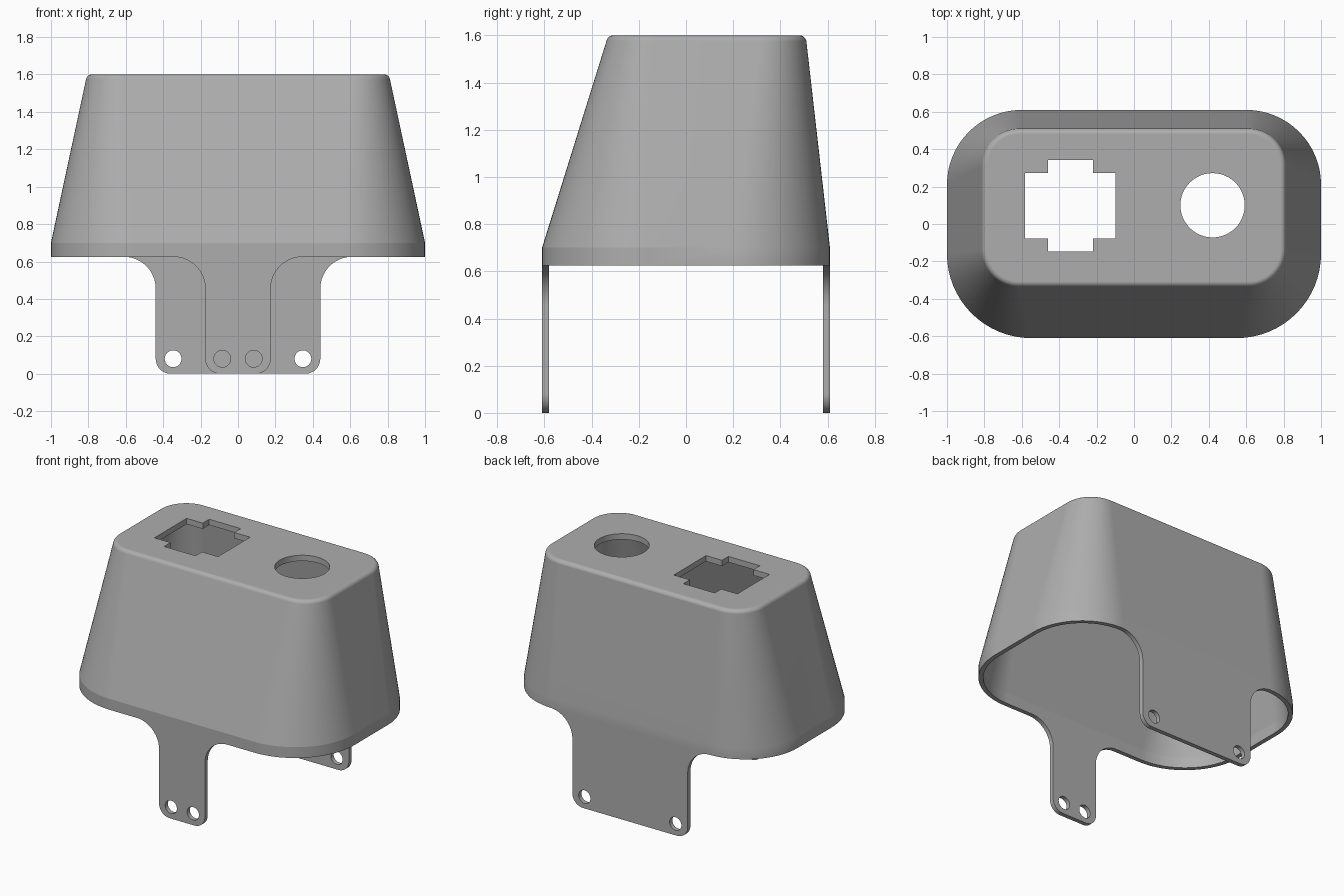
import bpy, bmesh
from math import sin, cos, pi, radians

cube = bpy.data.objects.get("Cube")
if cube:
    bpy.data.objects.remove(cube)

grey = bpy.data.materials.new("light grey")
grey.use_nodes = True
colour = (0.42, 0.42, 0.42, 1)
grey.diffuse_color = colour
grey.node_tree.nodes["Principled BSDF"].inputs["Base Color"].default_value = colour

WALL, RIM, SHOULDER, TOP, LID = 0.03, 0.625, 0.70, 1.6, 0.04
# half width, front y, back y, front and back corner radius
BASE = (1.0, -0.61, 0.61, 0.45, 0.40)
CROWN = (0.812, -0.337, 0.51, 0.20, 0.20)


def arc(cx, cy, r, a0, a1, n):
    return [(cx + r * cos(radians(a0 + (a1 - a0) * i / n)),
             cy + r * sin(radians(a0 + (a1 - a0) * i / n))) for i in range(n + 1)]


def ring(bm, shape, inset, z):
    w, y0, y1, rf, rb = shape
    w, y0, y1, rf, rb = w - inset, y0 + inset, y1 - inset, rf - inset, rb - inset
    pts = (arc(w - rb, y1 - rb, rb, 0, 90, 16) + arc(rb - w, y1 - rb, rb, 90, 180, 16)
           + arc(rf - w, y0 + rf, rf, 180, 270, 16) + arc(w - rf, y0 + rf, rf, 270, 360, 16))
    return [bm.verts.new((x, y, z)) for x, y in pts]


def finish(bm, name):
    bmesh.ops.recalc_face_normals(bm, faces=bm.faces)
    mesh = bpy.data.meshes.new(name)
    bm.to_mesh(mesh)
    bm.free()
    mesh.materials.append(grey)
    ob = bpy.data.objects.new(name, mesh)
    bpy.context.collection.objects.link(ob)
    return ob


def prism(name, pts, to_3d, depth):
    """Extrude a flat outline placed by to_3d along the depth vector."""
    bm = bmesh.new()
    face = bm.faces.new([bm.verts.new(to_3d(*p)) for p in pts])
    out = bmesh.ops.extrude_face_region(bm, geom=[face])["geom"]
    bmesh.ops.translate(bm, vec=depth, verts=[v for v in out if isinstance(v, bmesh.types.BMVert)])
    return finish(bm, name)


def cut(ob, cutter):
    cutter.hide_render = True
    mod = ob.modifiers.new("cut", 'BOOLEAN')
    mod.operation, mod.solver, mod.object = 'DIFFERENCE', 'EXACT', cutter
    bpy.context.view_layer.objects.active = ob
    bpy.ops.object.modifier_apply(modifier=mod.name)
    bpy.data.objects.remove(cutter)


def smooth(ob):
    bpy.ops.object.select_all(action='DESELECT')
    ob.select_set(True)
    bpy.context.view_layer.objects.active = ob
    bpy.ops.object.shade_smooth_by_angle(angle=radians(11.9))
    ob.modifiers.new("normals", 'WEIGHTED_NORMAL').keep_sharp = True


# Hollow tapered housing: inside ceiling, down the inside, up the outside, rounded top edge
bm = bmesh.new()
rings = [ring(bm, CROWN, WALL, TOP - LID), ring(bm, BASE, WALL, SHOULDER),
         ring(bm, BASE, WALL, RIM), ring(bm, BASE, 0, RIM), ring(bm, BASE, 0, SHOULDER)]
FILLET = 0.03
for i in range(9):
    a = radians(12 + 78 * i / 8)
    rings.append(ring(bm, CROWN, FILLET * (cos(radians(12)) - cos(a)), TOP - FILLET + FILLET * sin(a)))
for lo, hi in zip(rings, rings[1:]):
    for i in range(len(lo)):
        j = (i + 1) % len(lo)
        bm.faces.new((lo[i], lo[j], hi[j], hi[i]))
bm.faces.new(rings[0])
bm.faces.new(rings[-1])
housing = finish(bm, "housing")

# Round and cross-shaped openings in the top
on_top = lambda x, y: (x, y, TOP - 0.2)
xs, ys = (-0.583, -0.46, -0.22, -0.098), (-0.148, -0.078, 0.273, 0.343)
cross = [(xs[a], ys[b]) for a, b in ((1, 0), (2, 0), (2, 1), (3, 1), (3, 2), (2, 2),
                                     (2, 3), (1, 3), (1, 2), (0, 2), (0, 1), (1, 1))]
cut(housing, prism("cross_cutter", cross, on_top, (0, 0, 0.4)))
cut(housing, prism("round_cutter", arc(0.42, 0.10, 0.172, 0, 360, 48)[:-1], on_top, (0, 0, 0.4)))
smooth(housing)


# Mounting tabs with flared roots, rounded feet and two screw holes each
def tab(name, half, hole_x, y):
    flare, foot = 0.17, 0.08
    side = (arc(half - foot, foot, foot, -90, 0, 10)
            + arc(half + flare, RIM - flare, flare, 180, 90, 16))
    outline = side + [(-x, z) for x, z in reversed(side)]
    ob = prism(name, outline, lambda x, z: (x, y, z), (0, WALL, 0))
    for s in (-1, 1):
        hole = arc(s * hole_x, 0.08, 0.045, 0, 360, 32)[:-1]
        cut(ob, prism("hole_cutter", hole, lambda x, z: (x, y - 0.1, z), (0, 0.3, 0)))
    smooth(ob)


tab("front_tab", 0.175, 0.084, -0.61)
tab("back_tab", 0.44, 0.347, 0.61 - WALL)
